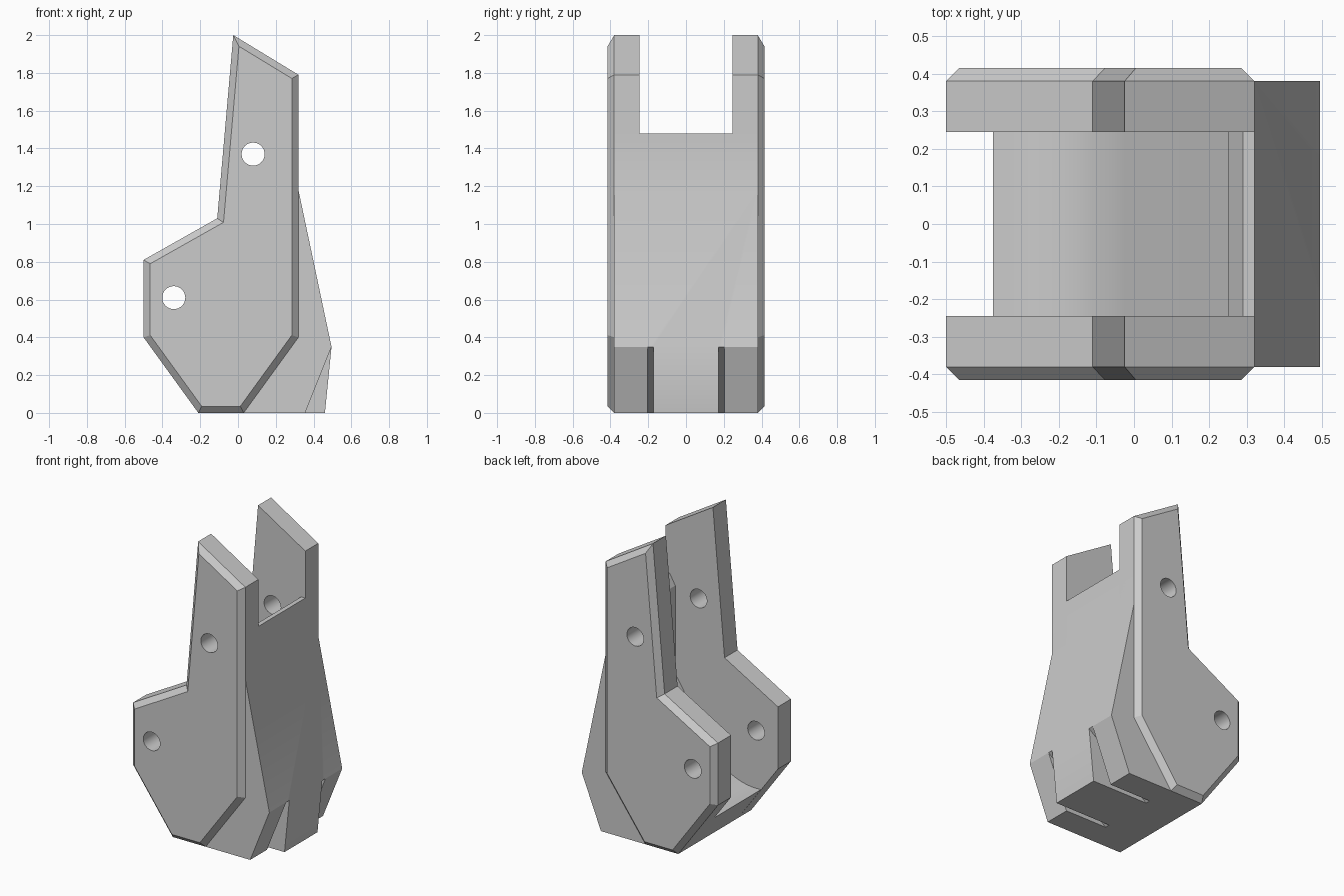
import bpy, bmesh, math
from mathutils import Matrix

default = bpy.data.objects.get("Cube")
if default:
    bpy.data.objects.remove(default, do_unlink=True)

grey = bpy.data.materials.new("plain_grey")
grey.use_nodes = True
colour = (0.6, 0.6, 0.6, 1)
grey.diffuse_color = colour
grey.node_tree.nodes["Principled BSDF"].inputs["Base Color"].default_value = colour


def finish(name, bm):
    bmesh.ops.recalc_face_normals(bm, faces=bm.faces)
    mesh = bpy.data.meshes.new(name)
    bm.to_mesh(mesh)
    bm.free()
    mesh.materials.append(grey)
    obj = bpy.data.objects.new(name, mesh)
    bpy.context.collection.objects.link(obj)
    return obj


def prism(name, profile, y0, y1, bevel=0):
    """Extrude an x-z profile along y; optionally chamfer the y1 end."""
    bm = bmesh.new()
    near = [bm.verts.new((x, y0, z)) for x, z in profile]
    far = [bm.verts.new((x, y1, z)) for x, z in profile]
    bm.faces.new(near)
    end = bm.faces.new(far)
    for i in range(len(profile)):
        j = (i + 1) % len(profile)
        bm.faces.new((near[i], near[j], far[j], far[i]))
    bmesh.ops.recalc_face_normals(bm, faces=bm.faces)
    if bevel:
        bmesh.ops.inset_region(bm, faces=[end], thickness=bevel, use_even_offset=True)
        for v in end.verts:
            v.co.y = y1 + math.copysign(bevel, y1)
    return finish(name, bm)


def cylinder(name, x, z, radius):
    bm = bmesh.new()
    bmesh.ops.create_cone(bm, cap_ends=True, segments=32, radius1=radius, radius2=radius,
                          depth=2, matrix=Matrix.Translation((x, 0, z)) @ Matrix.Rotation(math.pi / 2, 4, "X"))
    return finish(name, bm)


def cut(obj, cutter):
    bpy.context.view_layer.objects.active = obj
    mod = obj.modifiers.new("cut", "BOOLEAN")
    mod.operation = "DIFFERENCE"
    mod.solver = "EXACT"
    mod.object = cutter
    bpy.ops.object.modifier_apply(modifier=mod.name)
    bpy.data.objects.remove(cutter, do_unlink=True)


def smooth(obj):
    bpy.ops.object.select_all(action="DESELECT")
    obj.select_set(True)
    bpy.context.view_layer.objects.active = obj
    bpy.ops.object.shade_smooth_by_angle(angle=math.radians(25))


# Curved pocket around the lower pin
pin_x, pin_z, pocket_r = -0.34, 0.61, 0.38
pocket = []
for i in range(17):
    a = math.radians(-93 + 59 * i / 16)
    pocket.append((pin_x + pocket_r * math.cos(a), pin_z + pocket_r * math.sin(a)))

# Core: pocket floor, sloped ramp, rear wall and heel wedge
core = prism("core_body", [(-0.21, 0), (-0.375, 0.23)] + pocket + [
    (0.25, 0.83), (0.25, 1.41), (0.29, 1.48), (0.32, 1.48),
    (0.32, 1.18), (0.495, 0.35), (0.46, 0)], -0.38, 0.38)

for s in (-1, 1):
    # Undercut heel corner beside each slit
    cut(core, prism("corner_cutter", [(0.495, 0.35), (0.355, 0), (0.327, -0.07),
                                      (0.6, -0.07), (0.6, 0.35)], s * 0.19, s * 0.5))
    # Narrow slit with a sloping ceiling
    cut(core, prism("slit_cutter", [(0.495, 0.35), (0.05, 0), (-0.039, -0.07),
                                    (0.6, -0.07), (0.6, 0.35)], s * 0.172, s * 0.205))
smooth(core)

# Chamfered side plates with two pin holes each
outline = [(-0.025, 2), (0.32, 1.79), (0.32, 0.4), (0.03, 0),
           (-0.21, 0), (-0.5, 0.4), (-0.5, 0.81), (-0.11, 1.03)]
for name, s in (("front_plate", -1), ("back_plate", 1)):
    plate = prism(name, outline, s * 0.245, s * 0.38, bevel=0.035)
    for x, z in ((pin_x, pin_z), (0.08, 1.37)):
        cut(plate, cylinder("pin_cutter", x, z, 0.061))
    smooth(plate)
